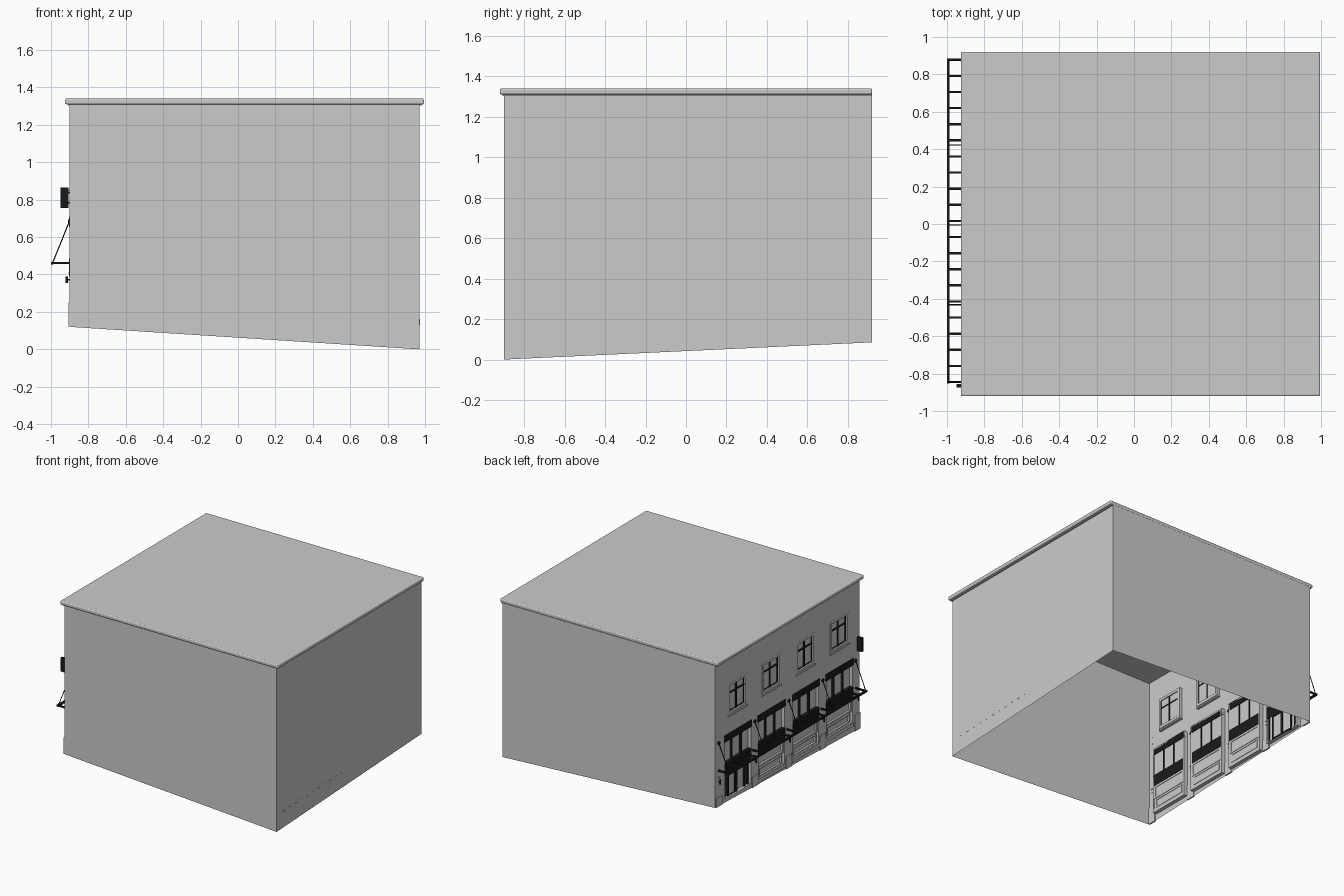
import bpy, bmesh
from mathutils import Vector

if "Cube" in bpy.data.objects:
    bpy.data.objects.remove(bpy.data.objects["Cube"])

black = bpy.data.materials.new("black_metal")
black.diffuse_color = (0.01, 0.01, 0.01, 1)
black.use_nodes = True
black.node_tree.nodes["Principled BSDF"].inputs["Base Color"].default_value = black.diffuse_color


def finish(name, bm, mat=None):
    me = bpy.data.meshes.new(name)
    bm.to_mesh(me)
    bm.free()
    ob = bpy.data.objects.new(name, me)
    bpy.context.collection.objects.link(ob)
    if mat:
        me.materials.append(mat)
    return ob


def add_box(bm, x0, x1, y0, y1, z0, z1):
    r = bmesh.ops.create_cube(bm, size=1)
    for v in r["verts"]:
        v.co = Vector(((x0 + x1) / 2 + v.co.x * (x1 - x0),
                       (y0 + y1) / 2 + v.co.y * (y1 - y0),
                       (z0 + z1) / 2 + v.co.z * (z1 - z0)))


def boxes(name, items, mat=None):
    bm = bmesh.new()
    for b in items:
        add_box(bm, *b)
    return finish(name, bm, mat)


def add_rod(bm, a, b, r, n=8):
    a, b = Vector(a), Vector(b)
    d = b - a
    res = bmesh.ops.create_cone(bm, cap_ends=True, segments=n, radius1=r, radius2=r, depth=d.length)
    q = d.to_track_quat('Z', 'Y')
    for v in res["verts"]:
        v.co = q @ v.co + (a + b) / 2


def border(x0, x1, y0, y1, z0, z1, t):
    return [(x0, x1, y0, y0 + t, z0, z1), (x0, x1, y1 - t, y1, z0, z1),
            (x0, x1, y0 + t, y1 - t, z1 - t, z1), (x0, x1, y0 + t, y1 - t, z0, z0 + t)]


XL, XR, YF, YB, TOP = -0.90, 0.97, -0.90, 0.92, 1.312


def ground(y):
    return 0.12 + 0.06 * (y - YF) / (YB - YF)


bays = [0.635, 0.21, -0.22, -0.645]
piers = [0.875, 0.422, -0.005, -0.432, -0.868]
SH, UH = 0.175, 0.117          # half widths of shop and upper openings
shop_z, up_z = (0.19, 0.71), (0.85, 1.10)

# three plain walls following the sloping ground
bm = bmesh.new()
corners = [(XL, YF, 0.12), (XR, YF, 0.0), (XR, YB, 0.085), (XL, YB, 0.18)]
lo = [bm.verts.new(c) for c in corners]
hi = [bm.verts.new((c[0], c[1], TOP)) for c in corners]
for i in range(3):
    bm.faces.new((lo[i], lo[i + 1], hi[i + 1], hi[i]))
finish("plain_walls", bm)

# street facade with openings
openings = [(y - SH, y + SH, *shop_z) for y in bays] + [(y - UH, y + UH, *up_z) for y in bays]
ys = sorted({YF, YB} | {v for o in openings for v in o[:2]})
zs = [0, *shop_z, *up_z, TOP]
bm = bmesh.new()
for y0, y1 in zip(ys, ys[1:]):
    for z0, z1 in zip(zs, zs[1:]):
        cy, cz = (y0 + y1) / 2, (z0 + z1) / 2
        if any(o[0] < cy < o[1] and o[2] < cz < o[3] for o in openings):
            continue
        a, b = (ground(y0), ground(y1)) if z0 == 0 else (z0, z0)
        bm.faces.new([bm.verts.new(p) for p in
                      ((XL, y1, b), (XL, y0, a), (XL, y0, z1), (XL, y1, z1))])
bmesh.ops.remove_doubles(bm, verts=bm.verts, dist=1e-5)
finish("facade", bm)

# roof slab with rounded edge and a thin bed mould
roof = boxes("roof_slab", [(-0.925, 0.995, -0.92, 0.92, 1.31, 1.34)])
m = roof.modifiers.new("bevel", 'BEVEL')
m.width, m.segments = 0.008, 3
boxes("roof_moulding", [(-0.91, 0.98, -0.908, 0.92, 1.303, 1.311)])

# upper windows
frames, bars, panes, sills = [], [], [], []
for y in bays:
    y0, y1 = y - UH, y + UH
    z0, z1 = up_z
    frames += border(XL - 0.001, XL + 0.025, y0, y1, z0, z1, 0.02)
    panes.append((XL + 0.020, XL + 0.022, y0, y1, z0, z1))
    sills.append((XL - 0.006, XL + 0.02, y0 - 0.005, y1 + 0.005, z0 - 0.01, z0 + 0.004))
    bars += border(XL + 0.012, XL + 0.024, y0 + 0.02, y1 - 0.02, z0 + 0.02, z1 - 0.02, 0.004)
    bars += [(XL + 0.010, XL + 0.026, y - 0.004, y + 0.004, z0 + 0.02, z1 - 0.02),
             (XL + 0.010, XL + 0.026, y0 + 0.02, y1 - 0.02, 1.012, 1.02)]
boxes("upper_window_frames", frames)
boxes("upper_window_bars", bars, black)
boxes("upper_window_glass", panes)
boxes("upper_window_sills", sills)

# shopfronts: head band, transom lights, dark fascia, display panel
frames, metal, panes, sills = [], [], [], []
for i, y in enumerate(bays):
    y0, y1 = y - SH, y + SH
    z0, z1 = shop_z
    frames += border(XL - 0.001, XL + 0.03, y0, y1, z0, z1, 0.012)
    metal.append((XL - 0.004, XL + 0.03, y0, y1, 0.655, z1))
    metal.append((XL - 0.003, XL + 0.03, y0 + 0.005, y1 - 0.005, 0.39, 0.485))
    for k in (-1, 1):
        metal.append((XL + 0.008, XL + 0.032, y + k * 0.058 - 0.005, y + k * 0.058 + 0.005, 0.48, 0.66))
    panes.append((XL + 0.024, XL + 0.026, y0, y1, z0, z1))
    if i == 0:
        # entrance doors in the first bay
        for a in (y - 0.11, y):
            metal += border(XL + 0.01, XL + 0.032, a, a + 0.11, z0, 0.39, 0.012)
        for a in (y - 0.15, y + 0.14):
            metal.append((XL + 0.01, XL + 0.032, a, a + 0.01, z0, 0.39))
    else:
        frames += border(XL + 0.008, XL + 0.03, y0 + 0.012, y1 - 0.012, 0.285, 0.39, 0.014)
        frames += border(XL + 0.008, XL + 0.03, y0 + 0.03, y1 - 0.03, 0.205, 0.275, 0.01)
        sills.append((XL - 0.006, XL + 0.03, y0, y1, z0 - 0.018, z0 + 0.008))
boxes("shopfront_frames", frames)
boxes("shopfront_metal", metal, black)
boxes("shopfront_glass", panes)
boxes("shopfront_sills", sills)

# pier plinths
boxes("pier_plinths", [(XL - 0.007, XL + 0.005, max(p - 0.036, YF), min(p + 0.036, YB),
                        ground(p), 0.25) for p in piers])

# open canopy: long rails and cross bars
Y0, Y1 = -0.845, 0.878
bars = [(-1.0, -0.986, Y0 - 0.007, Y1 + 0.007, 0.453, 0.468)]
for i in range(21):
    y = Y0 + (Y1 - Y0) * i / 20
    bars.append((-0.987, XL, y - 0.006, y + 0.006, 0.455, 0.467))
boxes("canopy_frame", bars, black)

# canopy tie rods with wall plates
bm = bmesh.new()
for p in piers:
    p = max(p, Y0)
    add_rod(bm, (-0.99, p, 0.465), (-0.903, p, 0.68), 0.003)
    add_rod(bm, (-0.908, p, 0.68), (-0.898, p, 0.68), 0.013, 12)
finish("canopy_tie_rods", bm, black)

# wall lamps on the piers
bm = bmesh.new()
for p in piers:
    add_rod(bm, (-0.915, p, 0.355), (-0.915, p, 0.39), 0.006, 12)
    add_rod(bm, (-0.915, p, 0.372), (-0.898, p, 0.372), 0.004)
    add_rod(bm, (-0.905, p, 0.41), (-0.898, p, 0.40), 0.003)
finish("wall_lamps", bm, black)

# blank projecting sign board on two brackets
boxes("projecting_sign", [(-0.95, -0.907, -0.875, -0.855, 0.755, 0.865),
                          (-0.91, -0.898, -0.868, -0.862, 0.78, 0.788),
                          (-0.91, -0.898, -0.868, -0.862, 0.832, 0.84)], black)

# small vents in the right wall
boxes("wall_vents", [(0.968, 0.972, -0.81 + 0.072 * i, -0.79 + 0.072 * i,
                      0.13 + 0.0027 * i, 0.135 + 0.0027 * i) for i in range(11)])
